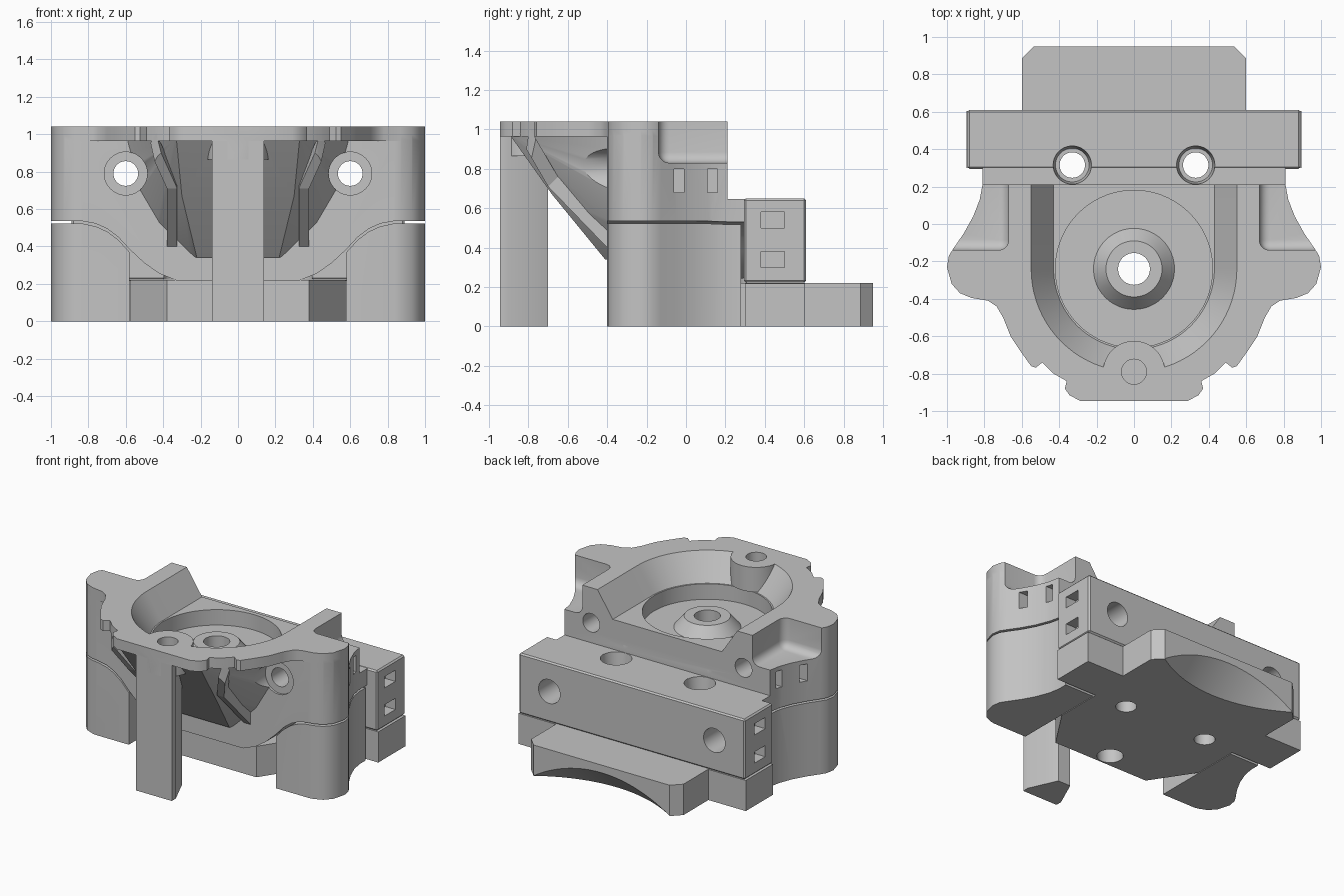
import bpy, bmesh, math
from mathutils import Vector, Matrix

if "Cube" in bpy.data.objects:
    bpy.data.objects.remove(bpy.data.objects["Cube"], do_unlink=True)

grey = bpy.data.materials.new("light_grey")
grey.use_nodes = True
grey.diffuse_color = (0.55, 0.55, 0.55, 1)
grey.node_tree.nodes["Principled BSDF"].inputs["Base Color"].default_value = (0.55, 0.55, 0.55, 1)


def make(name, bm):
    bmesh.ops.recalc_face_normals(bm, faces=bm.faces)
    mesh = bpy.data.meshes.new(name)
    bm.to_mesh(mesh)
    bm.free()
    mesh.materials.append(grey)
    ob = bpy.data.objects.new(name, mesh)
    bpy.context.scene.collection.objects.link(ob)
    return ob


def prism(name, pts, lo, hi, axis="z"):
    """Extrude a flat outline along z, or an x-z outline along y."""
    bm = bmesh.new()
    place = (lambda a, b: (a, b, lo)) if axis == "z" else (lambda a, b: (a, lo, b))
    face = bm.faces.new([bm.verts.new(place(*p)) for p in pts])
    out = bmesh.ops.extrude_face_region(bm, geom=[face])
    step = Vector((0, 0, hi - lo)) if axis == "z" else Vector((0, hi - lo, 0))
    bmesh.ops.translate(bm, vec=step, verts=[v for v in out["geom"] if isinstance(v, bmesh.types.BMVert)])
    return make(name, bm)


def hull(name, pts):
    bm = bmesh.new()
    for p in pts:
        bm.verts.new(p)
    bmesh.ops.convex_hull(bm, input=bm.verts)
    bmesh.ops.delete(bm, geom=[v for v in bm.verts if not v.link_faces], context="VERTS")
    bmesh.ops.dissolve_limit(bm, angle_limit=0.01, verts=bm.verts, edges=bm.edges)
    return make(name, bm)


def box(name, x, y, z, bevel=0, seg=1):
    bm = bmesh.new()
    bmesh.ops.create_cube(bm, size=1)
    for v in bm.verts:
        v.co = [(r[0] + r[1]) / 2 + c * (r[1] - r[0]) for c, r in zip(v.co, (x, y, z))]
    if bevel:
        bmesh.ops.bevel(bm, geom=bm.edges[:], offset=bevel, segments=seg, profile=0.5, affect="EDGES")
    return make(name, bm)


def cone(name, start, end, r1, r2=None, n=48):
    a, b = Vector(start), Vector(end)
    bm = bmesh.new()
    m = Matrix.Translation((a + b) / 2) @ (b - a).to_track_quat("Z", "Y").to_matrix().to_4x4()
    bmesh.ops.create_cone(bm, cap_ends=True, segments=n, radius1=r1, radius2=r1 if r2 is None else r2,
                          depth=(b - a).length, matrix=m)
    return make(name, bm)


def combine(op, targets, tool):
    for ob in targets:
        mod = ob.modifiers.new("cut", "BOOLEAN")
        mod.operation, mod.solver, mod.object = op, "EXACT", tool
        bpy.context.view_layer.objects.active = ob
        bpy.ops.object.modifier_apply(modifier=mod.name)
    bpy.data.objects.remove(tool, do_unlink=True)


def mirrored(half):
    return half + [(-x, y) for x, y in reversed(half)]


# Plan outline shared by body and side legs
side = [(0.29, -0.945), (0.345, -0.915), (0.37, -0.88), (0.36, -0.84), (0.43, -0.8), (0.49, -0.74),
        (0.525, -0.768), (0.55, -0.76), (0.6, -0.69), (0.66, -0.6), (0.7, -0.5), (0.735, -0.44),
        (0.78, -0.41), (0.87, -0.395), (0.93, -0.37), (0.975, -0.32), (1.0, -0.23), (0.99, -0.17),
        (0.965, -0.13), (0.91, -0.05), (0.86, 0.04), (0.825, 0.13), (0.81, 0.21), (0.81, 0.315)]
outline = mirrored(side)

# Main body: arched underside, clipped to the plan outline
under = [(0.32, 0.215), (0.42, 0.255), (0.5, 0.31), (0.58, 0.385), (0.64, 0.45), (0.7, 0.495),
         (0.76, 0.522), (0.83, 0.535), (1.05, 0.535), (1.05, 1.0)]
body = prism("main_body", mirrored(under), -0.4, 0.31, "y")
combine("INTERSECT", [body], prism("clip", outline, -0.1, 1.2))
combine("UNION", [body], prism("top_plate", outline, 0.965, 1.04))

# Sloped bowl underside reaching forward below the plate
levels = [(0.34, -0.41, 0.22, 0.25), (0.5, -0.54, 0.26, 0.44), (0.67, -0.68, 0.3, 0.54), (0.98, -0.9, 0.33, 0.62)]
combine("UNION", [body], hull("bowl", [(s * w, y, z) for z, front, wf, wb in levels
                                       for s in (-1, 1) for y, w in ((front, wf), (-0.35, wb))]))
combine("DIFFERENCE", [body], box("step", (-1.2, 1.2), (0.21, 0.5), (0.648, 1.3)))


def channel(r, z):
    arc = [(r * math.cos(t), -0.24 - r * math.sin(t), z) for t in (math.pi * i / 40 for i in range(41))]
    return arc + [(r, 0.4, z), (-r, 0.4, z)]


# U-shaped channel open to the rear, with a round recess
combine("DIFFERENCE", [body], hull("channel", channel(0.43, 0.86) + channel(0.59, 1.1)))
combine("DIFFERENCE", [body], cone("recess", (0, -0.24, 0.75), (0, -0.24, 0.95), 0.42, n=72))

# Hub, front boss and rear bar
hub = cone("centre_hub", (0, -0.24, 0.74), (0, -0.24, 0.83), 0.225, 0.15)
boss = cone("front_boss", (0, -0.79, 0.865), (0, -0.79, 1.04), 0.165, n=64)
combine("INTERSECT", [boss], prism("clip", outline, -0.1, 1.2))
combine("UNION", [body], boss)
combine("DIFFERENCE", [body], cone("boss_hole", (0, -0.79, 0.92), (0, -0.79, 1.1), 0.067))
combine("UNION", [body], box("rear_bar", (-0.89, 0.89), (0.295, 0.61), (0.222, 0.65), 0.01))

# Base with rear ledge, arched underneath
base = prism("base_plate", mirrored([(0.38, -0.335), (0.575, -0.04), (0.575, 0.6), (0.6, 0.6),
                                     (0.6, 0.885), (0.535, 0.95)]), 0, 0.22)
combine("DIFFERENCE", [base], cone("ledge_arch", (0, -0.545, -3.168), (0, 2.455, -0.168), 1.3, n=160))

leg_profile = [(0.58, 0), (1.05, 0), (1.05, 0.522), (0.83, 0.522), (0.76, 0.507), (0.7, 0.48),
               (0.64, 0.435), (0.58, 0.37)]
for s, label in ((1, "left"), (-1, "right")):
    box(label + "_foot_block", sorted((s * 0.57, s * 0.895)), (0.3, 0.605), (0, 0.218))
    leg = prism(label + "_leg", [(s * x, z) for x, z in leg_profile], -0.4, 0.28, "y")
    combine("INTERSECT", [leg], prism("clip", outline, -0.1, 1.2))
    # Slanted ribs below the front plate
    path = [(0.47, -0.86, 0.985), (0.345, -0.7, 0.71), (0.345, -0.4, 0.4)]
    for i in (0, 1):
        rib = hull(label + "_rib_" + str(i + 1), [(s * (x + dx), y + dy, z + dy)
                   for x, y, z in path[i:i + 2] for dx in (-0.02, 0.035) for dy in (0, 0.05)])
        combine("INTERSECT", [rib], prism("clip", outline, 0.1, 1.03))
    # Scooped shoulder on each side
    combine("DIFFERENCE", [body], box("scoop", sorted((s * 0.67, s * 1.3)), (-0.14, 0.4), (0.83, 1.3), 0.055, 5))
    # Front screw holes with counterbores
    combine("DIFFERENCE", [body], cone("bolt", (s * 0.6, -1, 0.79), (s * 0.6, 0.5, 0.79), 0.066))
    combine("DIFFERENCE", [body], cone("bore", (s * 0.6, -0.93, 0.79), (s * 0.6, -0.385, 0.79), 0.115))
    # Vertical screws and rear sockets
    combine("DIFFERENCE", [body, base], cone("screw", (s * 0.33, 0.315, -0.2), (s * 0.33, 0.315, 0.9), 0.068))
    combine("DIFFERENCE", [body], cone("sink", (s * 0.33, 0.315, 0.54), (s * 0.33, 0.315, 0.7), 0.09, 0.108))
    combine("DIFFERENCE", [body], cone("socket", (s * 0.65, 0.38, 0.44), (s * 0.65, 0.7, 0.44), 0.085))
    # Side slots
    for z in (0.3, 0.5):
        combine("DIFFERENCE", [body], box("slot", sorted((s * 0.81, s * 1)), (0.38, 0.5), (z, z + 0.08)))
    for y, x in ((-0.06, 0.8), (0.11, 0.74)):
        combine("DIFFERENCE", [body], box("slot", sorted((s * x, s * 1.2)), (y, y + 0.05), (0.68, 0.8)))

# Centre bore through hub, body and base
combine("DIFFERENCE", [hub, body, base], cone("bore", (0, -0.24, -0.2), (0, -0.24, 1), 0.085))

# Front support post, narrowing towards the rear
prism("front_post", mirrored([(0.14, -0.945), (0.14, -0.9), (0.05, -0.7)]), 0, 0.97)

for ob in bpy.context.scene.objects:
    if ob.type == "MESH" and grey.name in ob.data.materials:
        bpy.ops.object.select_all(action="DESELECT")
        ob.select_set(True)
        bpy.context.view_layer.objects.active = ob
        bpy.ops.object.shade_smooth_by_angle(angle=math.radians(30))
